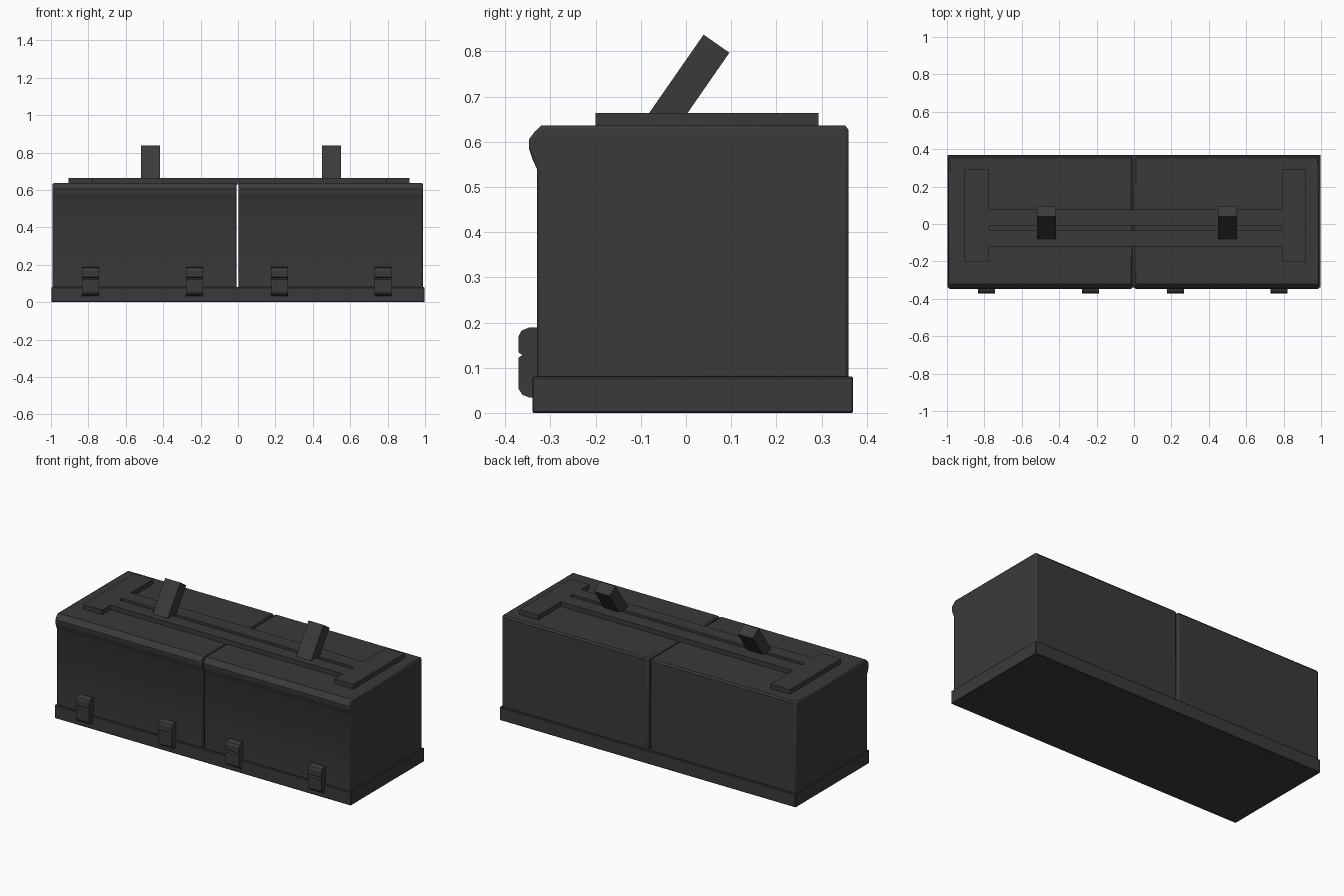
import bpy, bmesh

if "Cube" in bpy.data.objects:
    bpy.data.objects.remove(bpy.data.objects["Cube"])

dark = bpy.data.materials.new("dark_grey")
dark.diffuse_color = (0.042, 0.042, 0.042, 1)
dark.use_nodes = True
dark.node_tree.nodes["Principled BSDF"].inputs["Base Color"].default_value = dark.diffuse_color


def prism(name, profile, lo, hi, axis="X", bevel=0.0, segments=2, smooth=False):
    """Extrude a 2D profile: (y, z) along X, or (x, y) along Z."""
    bm = bmesh.new()
    place = (lambda a, b: (lo, a, b)) if axis == "X" else (lambda a, b: (a, b, lo))
    face = bm.faces.new([bm.verts.new(place(a, b)) for a, b in profile])
    top = bmesh.ops.extrude_face_region(bm, geom=[face])["geom"]
    move = (hi - lo, 0, 0) if axis == "X" else (0, 0, hi - lo)
    bmesh.ops.translate(bm, vec=move,
                        verts=[g for g in top if isinstance(g, bmesh.types.BMVert)])
    bmesh.ops.recalc_face_normals(bm, faces=bm.faces[:])
    mesh = bpy.data.meshes.new(name)
    bm.to_mesh(mesh)
    bm.free()
    mesh.materials.append(dark)
    obj = bpy.data.objects.new(name, mesh)
    bpy.context.collection.objects.link(obj)
    if bevel:
        mod = obj.modifiers.new("Bevel", "BEVEL")
        mod.width, mod.segments = bevel, segments
        mod.limit_method, mod.angle_limit = "ANGLE", 1.0
    if smooth:
        bpy.ops.object.select_all(action="DESELECT")
        obj.select_set(True)
        bpy.context.view_layer.objects.active = obj
        bpy.ops.object.shade_smooth_by_angle(angle=0.6)
    return obj


def rect(a0, a1, b0, b1):
    return [(a0, b0), (a1, b0), (a1, b1), (a0, b1)]


# Base plinth
prism("base", rect(-0.34, 0.37, 0.0, 0.08), -0.998, 0.998, bevel=0.003, segments=1)

# Two cases with a rolled lip along the upper front edge
case = [(-0.33, 0.075), (-0.33, 0.54), (-0.34, 0.562), (-0.347, 0.583),
        (-0.347, 0.606), (-0.335, 0.622), (-0.32, 0.636), (0.352, 0.636),
        (0.36, 0.626), (0.36, 0.075)]
prism("left_case", case, -0.992, -0.009, bevel=0.008, smooth=True)
prism("right_case", case, 0.003, 0.99, bevel=0.008, smooth=True)

# Top frame: one H-shaped plate with a long slot
frame_outline = [(-0.905, -0.2), (-0.775, -0.2), (-0.775, -0.12), (0.79, -0.12),
                 (0.79, -0.2), (0.918, -0.2), (0.918, 0.293), (0.79, 0.293),
                 (0.79, 0.077), (-0.775, 0.077), (-0.775, 0.293), (-0.905, 0.293)]
frame = prism("top_frame", frame_outline, 0.63, 0.664, axis="Z")
slot = prism("slot_cutter", rect(-0.775, 0.79, -0.036, -0.012), 0.6, 0.7, axis="Z")
slot.hide_render = True
slot.hide_set(True)
slot.display_type = "WIRE"
cut = frame.modifiers.new("Slot", "BOOLEAN")
cut.operation, cut.object, cut.solver = "DIFFERENCE", slot, "EXACT"

# Leaning handles
lever = [(-0.098, 0.64), (-0.013, 0.64), (0.096, 0.797), (0.039, 0.837)]
for side, x in (("left", -0.467), ("right", 0.499)):
    prism(side + "_handle", lever, x - 0.051, x + 0.051)

# Front latches with a notch between clasp and catch
latch = [(-0.325, 0.034), (-0.347, 0.034), (-0.362, 0.04), (-0.371, 0.054),
         (-0.371, 0.122), (-0.362, 0.128), (-0.371, 0.134), (-0.371, 0.168),
         (-0.364, 0.182), (-0.347, 0.189), (-0.325, 0.189)]
for i, x in enumerate((-0.788, -0.232, 0.221, 0.776), 1):
    prism(f"latch_{i}", latch, x - 0.045, x + 0.045)
